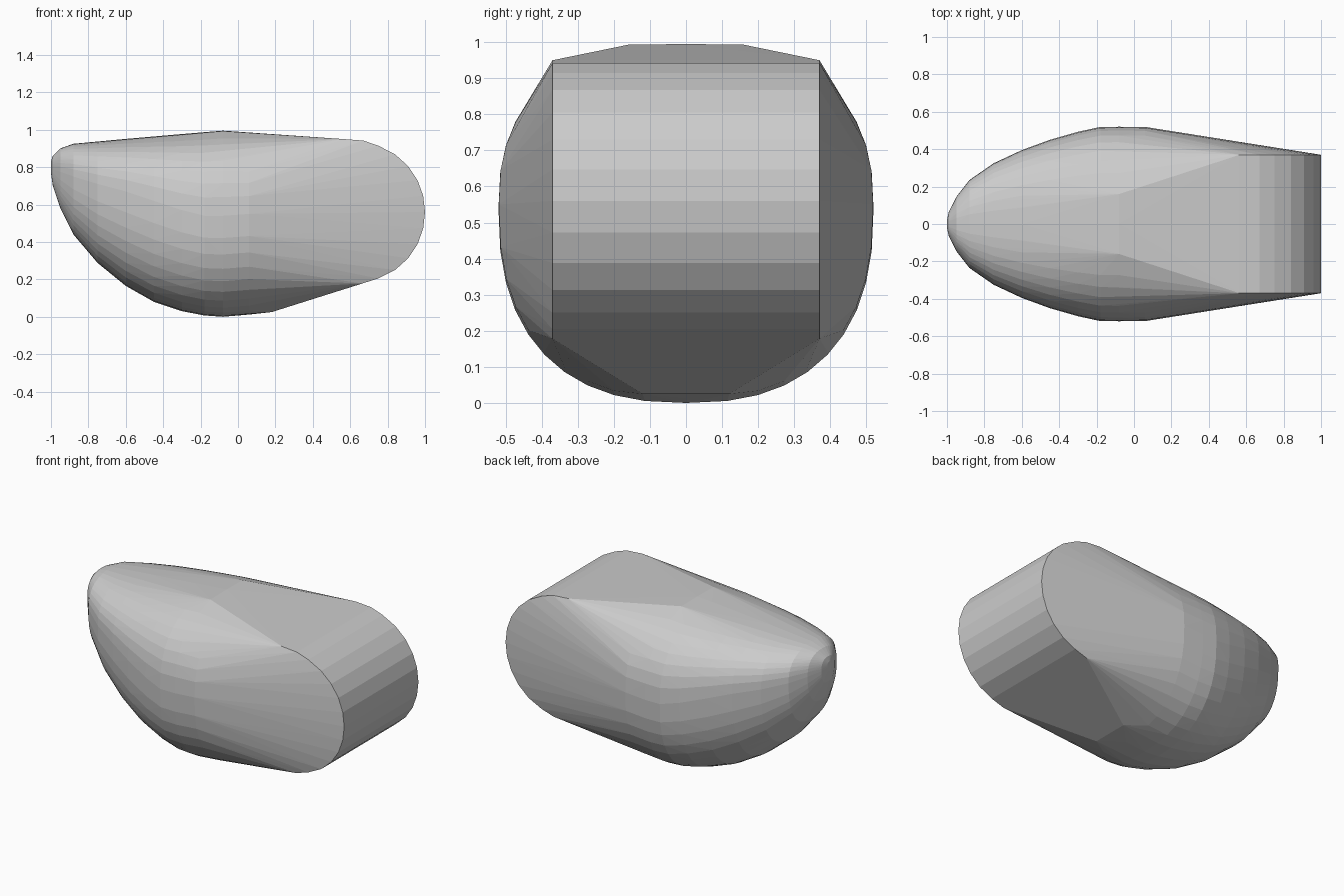
import bpy, bmesh, math

# body stations: x, bottom z, top z, half width, height of widest point
STATIONS = [
    (-1.00, 0.77, 0.83, 0.02, 0.80), (-0.99, 0.70, 0.86, 0.065, 0.79),
    (-0.95, 0.58, 0.90, 0.145, 0.775), (-0.88, 0.44, 0.925, 0.235, 0.75),
    (-0.75, 0.287, 0.937, 0.325, 0.71), (-0.60, 0.165, 0.951, 0.395, 0.67),
    (-0.45, 0.08, 0.964, 0.45, 0.62), (-0.30, 0.03, 0.977, 0.493, 0.57),
    (-0.18, 0.007, 0.987, 0.519, 0.54), (-0.08, 0.0, 0.995, 0.52, 0.54),
    (0.06, 0.012, 0.984, 0.519, 0.55),
]
# rounded end profile (x, z), extruded across y
END = [(0.565, 0.95), (0.67, 0.942), (0.75, 0.915), (0.84, 0.868), (0.91, 0.805),
       (0.96, 0.73), (0.99, 0.647), (1.0, 0.56), (0.99, 0.472), (0.96, 0.388),
       (0.91, 0.313), (0.84, 0.25), (0.75, 0.205), (0.665, 0.178)]
SIDES = 40
POWER = 2 / 2.45


def signed_pow(v):
    return math.copysign(abs(v) ** POWER, v)


bm = bmesh.new()

# squarish rings of the swelling body
for x, low, high, width, mid in STATIONS:
    for i in range(SIDES):
        a = 2 * math.pi * i / SIDES
        s = signed_pow(math.sin(a))
        z = mid + s * ((high - mid) if s > 0 else (mid - low))
        bm.verts.new((x, width * signed_pow(math.cos(a)), z))

# rounded end and the flat keel edge, mirrored across y
for side in (-1, 1):
    for x, z in END:
        bm.verts.new((x, side * 0.37, z))
    bm.verts.new((0.18, side * 0.12, 0.025))
    bm.verts.new((-0.08, side * 0.16, 0.993))

# one taut skin around everything
hull = bmesh.ops.convex_hull(bm, input=bm.verts[:])
unused = {g for g in hull["geom_interior"] + hull["geom_unused"]
          if isinstance(g, bmesh.types.BMVert)}
bmesh.ops.delete(bm, geom=list(unused), context='VERTS')
bmesh.ops.recalc_face_normals(bm, faces=bm.faces[:])

mesh = bpy.data.meshes.new("rounded_body")
bm.to_mesh(mesh)
bm.free()
body = bpy.data.objects.new("rounded_body", mesh)
bpy.context.collection.objects.link(body)
